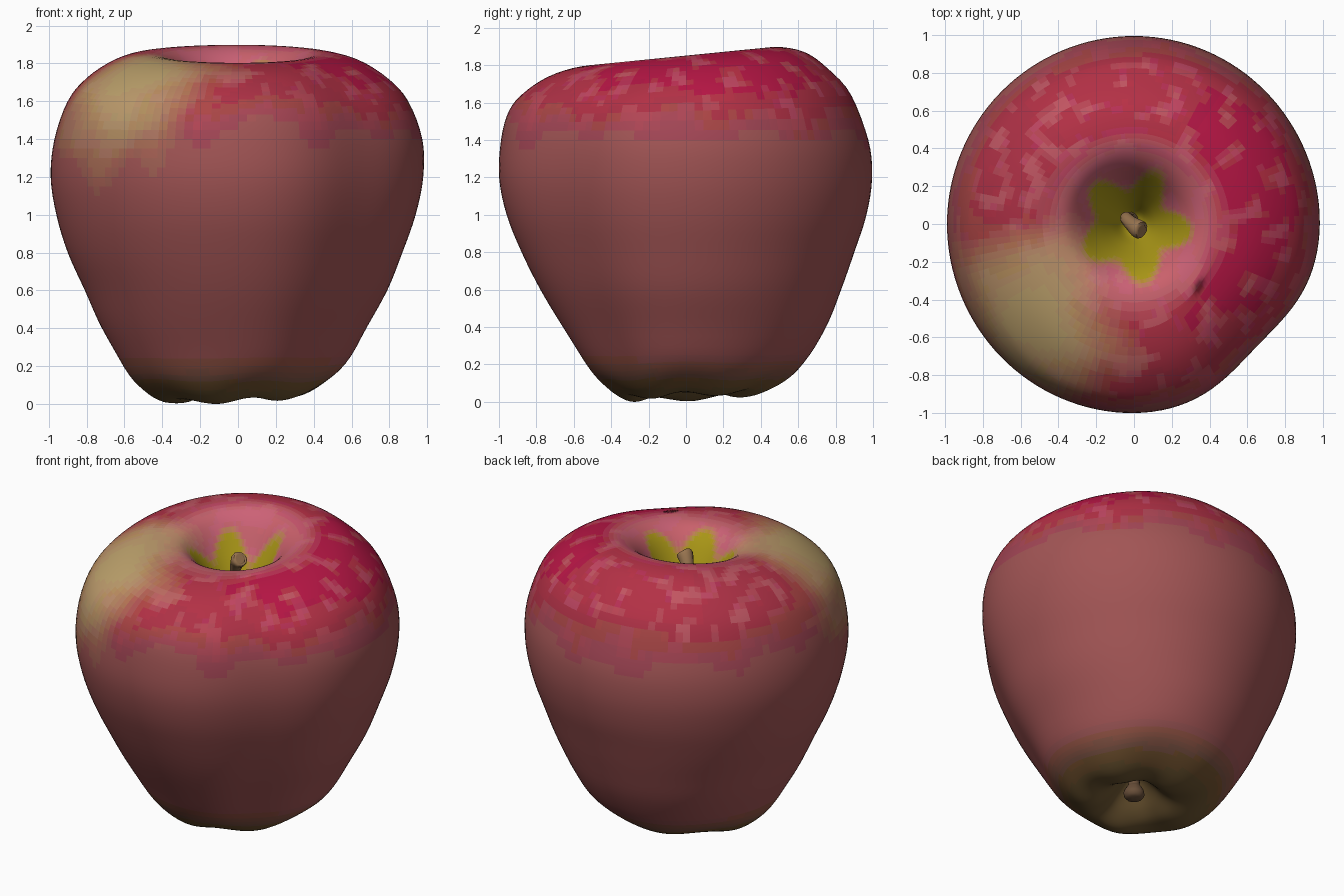
import bpy, bmesh, math
from mathutils import Vector, noise

if "Cube" in bpy.data.objects:
    bpy.data.objects.remove(bpy.data.objects["Cube"])

SEG, SUB = 128, 4
# Apple cross-sections: height, then radius to the right, back, left and front
BASIN = [(0.22, 0.004), (0.20, 0.05), (0.14, 0.11), (0.07, 0.18), (0.03, 0.26)]
WALL = [
    (0.035, 0.37, 0.38, 0.39, 0.33), (0.10, 0.48, 0.53, 0.50, 0.43),
    (0.20, 0.57, 0.63, 0.60, 0.53), (0.40, 0.68, 0.75, 0.72, 0.66),
    (0.60, 0.79, 0.83, 0.81, 0.78), (0.80, 0.87, 0.90, 0.90, 0.88),
    (1.00, 0.94, 0.965, 0.96, 0.96), (1.20, 0.98, 0.995, 0.99, 1.00),
    (1.40, 0.975, 0.975, 0.97, 0.99), (1.60, 0.90, 0.885, 0.90, 0.945),
    (1.72, 0.79, 0.76, 0.80, 0.87), (1.81, 0.64, 0.63, 0.66, 0.74),
    (1.85, 0.47, 0.48, 0.52, 0.56),
]
CAVITY = [(1.835, 0.38), (1.77, 0.29), (1.64, 0.20), (1.50, 0.12), (1.39, 0.06), (1.36, 0.004)]


def smooth(a, b, v):
    t = min(1, max(0, (v - a) / (b - a)))
    return t * t * (3 - 2 * t)


def catmull(rows):
    out = []
    for i in range(len(rows) - 1):
        p0, p1, p2 = rows[max(i - 1, 0)], rows[i], rows[i + 1]
        p3 = rows[min(i + 2, len(rows) - 1)]
        for k in range(SUB):
            t = k / SUB
            out.append([0.5 * (2 * b + (c - a) * t + (2 * a - 5 * b + 4 * c - d) * t * t
                               + (3 * b - a - 3 * c + d) * t ** 3)
                        for a, b, c, d in zip(p0, p1, p2, p3)])
    return out + [list(rows[-1])]


def srgb(r, g, b):
    return Vector([(c / 255) ** 2.2 for c in (r, g, b)])


materials = {}


def material(color, step=0.03):
    key = tuple(round(c / step) for c in color)
    if key not in materials:
        m = bpy.data.materials.new("skin_%d_%d_%d" % key)
        m.diffuse_color = (*[max(0.008, k * step) for k in key], 1)
        m.use_nodes = True
        m.node_tree.nodes["Principled BSDF"].inputs["Base Color"].default_value = m.diffuse_color
        materials[key] = m
    return materials[key]


# Skin colours blended by position
SIDE, CRIMSON, PINK = srgb(158, 80, 82), srgb(182, 28, 66), srgb(205, 105, 120)
BLUSH, YELLOW, BASE = srgb(190, 165, 110), srgb(168, 148, 20), srgb(112, 88, 56)


def skin_color(p, inside_top):
    r, ang = math.hypot(p.x, p.y), math.atan2(p.y, p.x)
    c = SIDE.copy()
    n = noise.noise(p * 3.5)
    crown = smooth(1.35, 1.75, p.z + 0.12 * n)
    if inside_top:
        crown = 1
    c = c.lerp(CRIMSON, crown * (0.8 + 0.2 * math.cos(ang)))
    c = c.lerp(PINK, 0.5 * crown * smooth(0.0, 0.5, noise.noise(p * 9)))
    c = c.lerp(PINK, 0.8 * crown * smooth(0.55, 0.35, r)) if r < 0.55 else c
    # pale patch on the front left shoulder
    d = (p - Vector((-0.55, -0.5, 1.7))).length
    c = c.lerp(BLUSH, 0.9 * (1 - smooth(0.15, 0.65, d + 0.15 * n)))
    if inside_top:
        star = 0.25 + 0.06 * math.cos(5 * ang + 0.6) + 0.05 * n
        c = c.lerp(YELLOW, 1 - smooth(star - 0.03, star + 0.04, r))
    elif p.z < 0.35:
        c = c.lerp(BASE, 1 - smooth(0.06, 0.28, p.z if r > 0.35 else 0))
    return c


# Apple body: lofted rings closed by the stem cavity and the basin
rows = catmull([(z, r, r, r, r) for z, r in BASIN] + WALL + [(z, r, r, r, r) for z, r in CAVITY])
rim_row = (len(BASIN) + len(WALL) - 1) * SUB
bm = bmesh.new()
rings = []
for i, (z, *radii) in enumerate(rows):
    ring = []
    for s in range(SEG):
        a = math.tau * s / SEG
        c, sn = math.cos(a), math.sin(a)
        r = (radii[0] if c > 0 else radii[2]) * c * c + (radii[1] if sn > 0 else radii[3]) * sn * sn
        # flatter front-right side
        off = math.atan2(math.sin(a + math.pi / 4), math.cos(a + math.pi / 4))
        if i <= rim_row:
            r *= 1 - 0.075 * math.exp(-(off / 0.38) ** 2)
        x, y = r * c, r * sn
        top = smooth(1.4, 1.85, z)
        low = (1 - smooth(0.05, 0.3, z)) * smooth(0.05, 0.3, r)
        h = z + top * 0.1 * y + low * (0.04 * x + 0.04 * y - 0.013 * math.cos(5 * (a - 4.33)))
        k = (1 - smooth(0.2, 0.5, r)) * top
        ring.append(bm.verts.new((x - 0.02 * k, y + 0.02 * k, h)))
    rings.append(ring)
for i in range(len(rings) - 1):
    for s in range(SEG):
        t = (s + 1) % SEG
        bm.faces.new((rings[i][s], rings[i][t], rings[i + 1][t], rings[i + 1][s])).material_index = int(i >= rim_row)
bm.faces.new(rings[0][::-1])
bm.faces.new(rings[-1]).material_index = 1
lowest = min(v.co.z for v in bm.verts)
for v in bm.verts:
    v.co.z -= lowest * (1 - smooth(0.1, 1.0, v.co.z))
bmesh.ops.recalc_face_normals(bm, faces=bm.faces)
mesh = bpy.data.meshes.new("apple_body")
bm.to_mesh(mesh)
bm.free()
body = bpy.data.objects.new("apple_body", mesh)
bpy.context.collection.objects.link(body)
slots = {}
for f in mesh.polygons:
    m = material(skin_color(f.center, f.material_index == 1))
    if m.name not in slots:
        slots[m.name] = len(slots)
        mesh.materials.append(m)
    f.material_index = slots[m.name]
    f.use_smooth = True


# Tapered tubes for the stem and the dried blossom end
def tube(name, points, color):
    cu = bpy.data.curves.new(name, 'CURVE')
    cu.dimensions, cu.bevel_depth, cu.bevel_resolution = '3D', 1, 4
    cu.use_fill_caps = True
    sp = cu.splines.new('POLY')
    dense = catmull(points)
    sp.points.add(len(dense) - 1)
    for pt, (x, y, z, r) in zip(sp.points, dense):
        pt.co, pt.radius = (x, y, z, 1), r
    ob = bpy.data.objects.new(name, cu)
    bpy.context.collection.objects.link(ob)
    bpy.ops.object.select_all(action='DESELECT')
    ob.select_set(True)
    bpy.context.view_layer.objects.active = ob
    bpy.ops.object.convert(target='MESH')
    ob = bpy.context.object
    m = bpy.data.materials.new(name + "_brown")
    m.diffuse_color = (*color, 1)
    m.use_nodes = True
    m.node_tree.nodes["Principled BSDF"].inputs["Base Color"].default_value = m.diffuse_color
    ob.data.materials.clear()
    ob.data.materials.append(m)
    bpy.ops.object.shade_smooth_by_angle()


tube("stem", [(-0.02, 0.02, 1.34, 0.05), (-0.03, 0.03, 1.45, 0.034), (-0.04, 0.03, 1.60, 0.034),
              (-0.01, 0.0, 1.68, 0.04), (0.03, -0.03, 1.73, 0.05), (0.04, -0.035, 1.74, 0.03)],
     srgb(150, 115, 80))
tube("blossom_end", [(0, 0, 0.24, 0.05), (0, 0, 0.16, 0.035), (0, 0, 0.13, 0.05), (0, 0, 0.09, 0.065),
                     (0, 0, 0.06, 0.05), (0, 0, 0.05, 0.015)], srgb(105, 80, 60))
